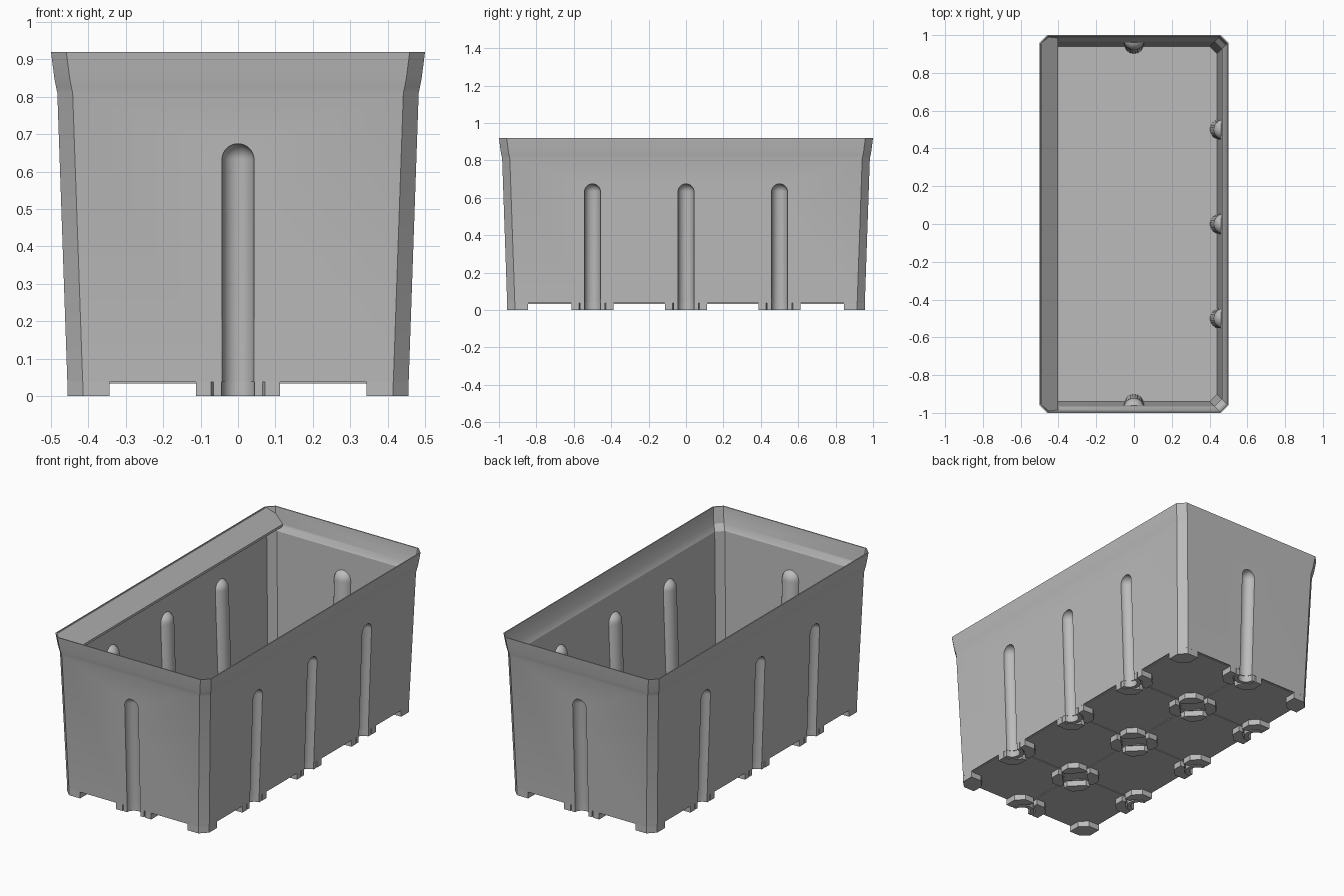
import bpy, bmesh, math
from mathutils import Matrix, Vector

cube = bpy.data.objects.get("Cube")
if cube:
    bpy.data.objects.remove(cube, do_unlink=True)

grey = bpy.data.materials.new("plastic_grey")
grey.use_nodes = True
COLOR = (0.5, 0.5, 0.5, 1)
grey.diffuse_color = COLOR
grey.node_tree.nodes["Principled BSDF"].inputs["Base Color"].default_value = COLOR

FLOOR = 0.037    # underside of the bin
HALF_X, HALF_Y = 0.456, 0.956
TAPER = 0.0345   # outward lean of the walls


def finish(name, bm):
    bmesh.ops.recalc_face_normals(bm, faces=bm.faces)
    mesh = bpy.data.meshes.new(name)
    bm.to_mesh(mesh)
    bm.free()
    mesh.materials.append(grey)
    obj = bpy.data.objects.new(name, mesh)
    bpy.context.collection.objects.link(obj)
    return obj


def loft(name, rings, chamfer):
    """Stack chamfered rectangles given as (half width, z); depth is half a unit more."""
    bm = bmesh.new()
    loops = []
    for w, z in rings:
        d, c = w + 0.5, chamfer
        pts = [(w, c - d), (w, d - c), (w - c, d), (c - w, d),
               (-w, d - c), (-w, c - d), (c - w, -d), (w - c, -d)]
        loops.append([bm.verts.new((x, y, z)) for x, y in pts])
    for a, b in zip(loops, loops[1:]):
        for i in range(8):
            j = (i + 1) % 8
            bm.faces.new((a[i], a[j], b[j], b[i]))
    bm.faces.new(loops[0])
    bm.faces.new(loops[-1])
    return finish(name, bm)


def prism(bm, pts, offset):
    """Add an extruded polygon of 3D points."""
    face = bm.faces.new([bm.verts.new(p) for p in pts])
    ext = bmesh.ops.extrude_face_region(bm, geom=[face])["geom"]
    bmesh.ops.translate(bm, vec=offset, verts=[v for v in ext if isinstance(v, bmesh.types.BMVert)])


# Rib positions: wall direction and place along the wall
ribs = [(Vector((0, s, 0)), Vector((0, s * 0.955, 0))) for s in (-1, 1)]
ribs += [(Vector((s, 0, 0)), Vector((s * 0.455, y, 0))) for s in (-1, 1) for y in (-0.5, 0, 0.5)]


def capsules(name, radius):
    """Round-topped rods leaning with each wall."""
    bm = bmesh.new()
    for out, foot in ribs:
        axis = (Vector((0, 0, 1)) + out * TAPER).normalized()
        turn = Vector((0, 0, 1)).rotation_difference(axis).to_matrix().to_4x4()
        top = foot + axis * 0.632
        verts = bmesh.ops.create_uvsphere(bm, u_segments=32, v_segments=16, radius=radius)["verts"]
        for v in verts:
            if v.co.z < -1e-4:
                v.co.z -= 0.7
        bmesh.ops.transform(bm, matrix=Matrix.Translation(top) @ turn, verts=verts)
    return finish(name, bm)


def cut(obj, cutter):
    cutter.hide_render = True
    mod = obj.modifiers.new("cut", "BOOLEAN")
    mod.operation, mod.solver, mod.object = "DIFFERENCE", "EXACT", cutter
    bpy.context.view_layer.objects.active = obj
    bpy.ops.object.modifier_apply(modifier=mod.name)
    bpy.data.objects.remove(cutter, do_unlink=True)


# Bin body: flared shell, sloping label shelf, ribs pressed in from outside
body = loft("bin_body", [(0.4562, FLOOR), (0.483, 0.81), (0.4865, 0.826), (0.491, 0.85),
                         (0.5, 0.92)], 0.041)
cavity = loft("cavity_cutter", [(0.44, 0.055), (0.465, 0.795), (0.484, 0.83),
                                (0.494, 0.92), (0.502, 0.99)], 0.038)
bm = bmesh.new()
shelf = [(-0.6, 0.917), (-0.49, 0.917), (-0.402, 0.834), (-0.402, 0.82), (-0.6, 0.76)]
prism(bm, [(x, -1.1, z) for x, z in shelf], (0, 2.2, 0))
cut(cavity, finish("label_shelf_cutter", bm))
cut(cavity, capsules("rib_bump_cutter", 0.055))
cut(body, cavity)
cut(body, capsules("rib_groove_cutter", 0.043))

# Base tiles and the stubby feet at their corners
inner_foot = [(0.085, 0.012), (0.112, 0.012), (0.112, 0.069),
              (0.069, 0.112), (0.012, 0.112), (0.012, 0.085)]
edge_foot = [(0.072, 0), (0.112, 0), (0.112, 0.069), (0.069, 0.112),
             (0.012, 0.112), (0.012, 0.085), (0.06, 0.042)]
corner_foot = [(0.041, 0), (0.112, 0), (0.112, 0.069), (0.069, 0.112), (0, 0.112), (0, 0.041)]
tiles, feet = bmesh.new(), bmesh.new()
xs, ys = [-HALF_X, 0, HALF_X], [-HALF_Y, -0.5, 0, 0.5, HALF_Y]
for x0, x1 in zip(xs, xs[1:]):
    for y0, y1 in zip(ys, ys[1:]):
        g, c = 0.008, 0.07
        a, b, p, q = x0 + g, x1 - g, y0 + g, y1 - g
        prism(tiles, [(x, y, FLOOR - 0.004) for x, y in (
            (a + c, p), (b - c, p), (b, p + c), (b, q - c),
            (b - c, q), (a + c, q), (a, q - c), (a, p + c))], (0, 0, 0.006))
        for x, sx in ((x0, 1), (x1, -1)):
            for y, sy in ((y0, 1), (y1, -1)):
                on_x, on_y = abs(x) == HALF_X, abs(y) == HALF_Y
                shape = corner_foot if on_x and on_y else edge_foot if on_x or on_y else inner_foot
                if on_x and not on_y:
                    shape = [(v, u) for u, v in shape]
                prism(feet, [(x + sx * u, y + sy * v, 0) for u, v in shape], (0, 0, FLOOR + 0.002))
finish("base_tiles", tiles)
finish("feet", feet)

# Half collars under the ribs
collars = bmesh.new()
for out, foot in ribs:
    side = Vector((-out.y, out.x, 0))
    angles = [math.pi * i / 16 for i in range(17)]
    arc = [(0.066, t) for t in angles] + [(0.044, t) for t in reversed(angles)]
    prism(collars, [foot + side * r * math.cos(t) - out * r * math.sin(t) for r, t in arc],
          (0, 0, FLOOR + 0.002))
finish("rib_collars", collars)

# Smooth the rounded parts, keep edges crisp
for name in ("bin_body", "rib_collars"):
    obj = bpy.data.objects[name]
    bpy.ops.object.select_all(action="DESELECT")
    obj.select_set(True)
    bpy.context.view_layer.objects.active = obj
    bpy.ops.object.shade_smooth_by_angle(angle=math.radians(25))
